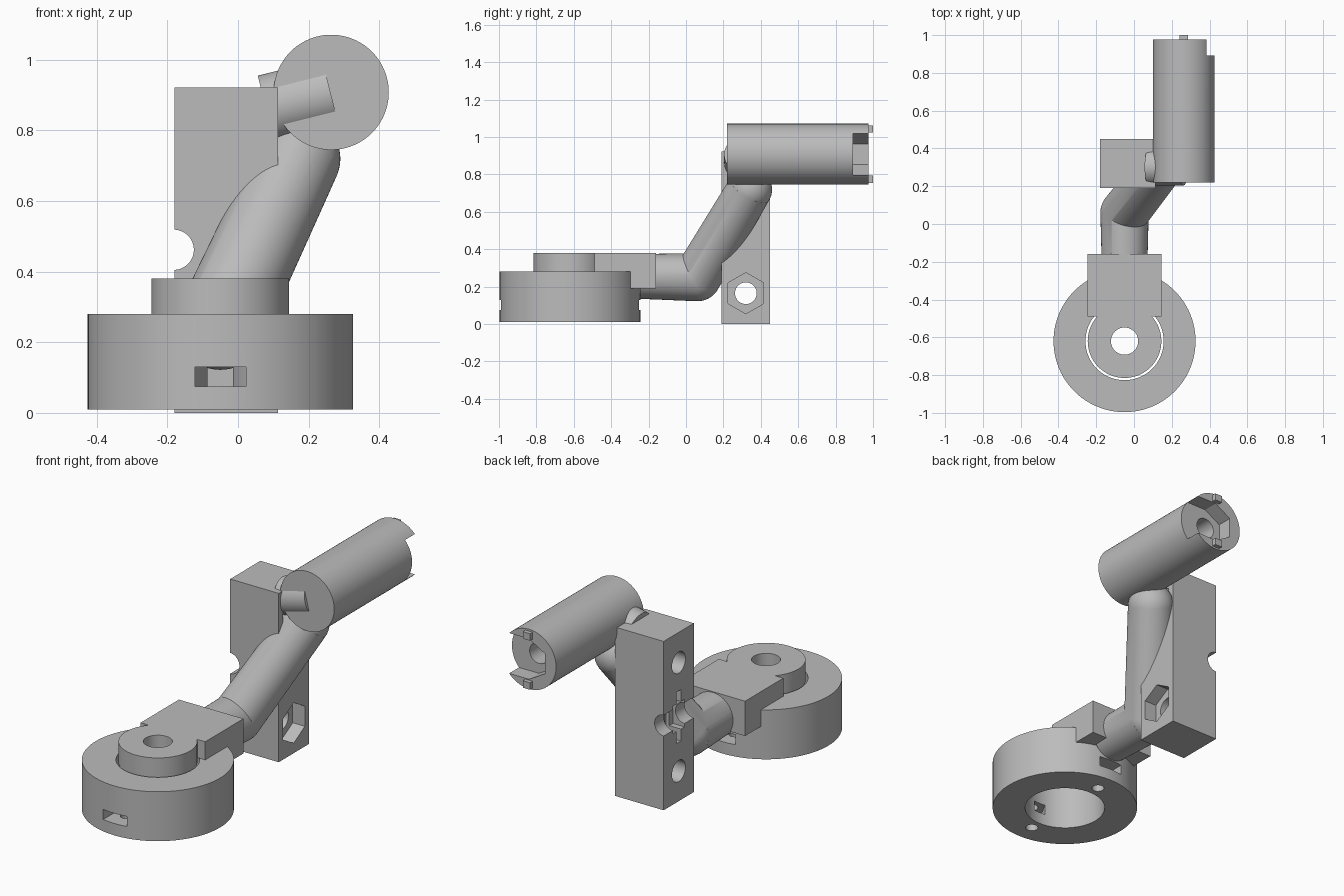
import bpy, math
from mathutils import Vector

cube = bpy.data.objects.get("Cube")
if cube:
    bpy.data.objects.remove(cube)

grey = bpy.data.materials.new("plain_grey")
grey.use_nodes = True
grey.diffuse_color = (0.5, 0.5, 0.5, 1)
grey.node_tree.nodes["Principled BSDF"].inputs["Base Color"].default_value = (0.5, 0.5, 0.5, 1)


def finish(name):
    ob = bpy.context.object
    ob.name = name
    ob.data.materials.append(grey)
    return ob


def box(name, x, y, z):
    """Box from (min, max) pairs on each axis."""
    bpy.ops.mesh.primitive_cube_add(size=1, location=[sum(p) / 2 for p in (x, y, z)])
    bpy.context.object.scale = [p[1] - p[0] for p in (x, y, z)]
    bpy.ops.object.transform_apply(location=False, rotation=False, scale=True)
    return finish(name)


def rod(name, a, b, r1, r2=None, sides=64, spin=0.0):
    """Round or many-sided bar from a to b, spun about its own axis."""
    a, b = Vector(a), Vector(b)
    bpy.ops.mesh.primitive_cone_add(vertices=sides, radius1=r1, radius2=r2 or r1,
                                    depth=(b - a).length, location=(a + b) / 2)
    ob = finish(name)
    ob.rotation_mode = "QUATERNION"
    turn = (b - a).to_track_quat("Z", "Y")
    ob.rotation_quaternion = turn @ Vector((0, 0, 1)).rotation_difference(Vector((0, 0, 1)))
    if spin:
        for v in ob.data.vertices:
            x, y = v.co.x, v.co.y
            v.co.x = x * math.cos(spin) - y * math.sin(spin)
            v.co.y = x * math.sin(spin) + y * math.cos(spin)
    return ob


def ball(name, centre, r):
    bpy.ops.mesh.primitive_uv_sphere_add(segments=48, ring_count=24, radius=r, location=centre)
    return finish(name)


def combine(ob, others, operation):
    """Apply booleans and remove the helper shapes."""
    for other in others:
        mod = ob.modifiers.new("cut", "BOOLEAN")
        mod.operation = operation
        mod.solver = "EXACT"
        mod.object = other
        bpy.context.view_layer.objects.active = ob
        bpy.ops.object.modifier_apply(modifier=mod.name)
        bpy.data.objects.remove(other)


CX, CY = -0.05, -0.62      # turntable axis

# Base ring with bore, and a screw hole and nut slot at front and back
base = rod("base_ring", (CX, CY, 0.01), (CX, CY, 0.28), 0.376, sides=96)
cuts = [rod("bore", (CX, CY, -0.1), (CX, CY, 0.4), 0.207)]
for side in (-1, 1):
    hy = CY + side * 0.268
    cuts.append(rod("screw_hole", (CX, hy, -0.1), (CX, hy, 0.2), 0.032, sides=32))
    cuts.append(rod("nut_pocket", (CX, hy, 0.075), (CX, hy, 0.13), 0.072, sides=6, spin=math.pi / 2))
    cuts.append(box("nut_slot", (CX - 0.072, CX + 0.072),
                    sorted((hy, CY + side * 0.45)), (0.075, 0.13)))
    cuts.append(box("nut_window", (CX - 0.036, CX + 0.036),
                    sorted((hy, CY + side * 0.18)), (0.075, 0.13)))
combine(base, cuts, "DIFFERENCE")

# Hub joined to the arm block that hooks over the rim
block = box("hub_and_block", (-0.245, 0.145), (-0.49, -0.16), (0.19, 0.38))
combine(block, [rod("rim_space", (CX, CY, 0), (CX, CY, 0.281), 0.378, sides=96)], "DIFFERENCE")
combine(block, [rod("hub", (CX, CY, 0.265), (CX, CY, 0.38), 0.195)], "UNION")
combine(block, [rod("hub_hole", (CX, CY, 0), (CX, CY, 0.6), 0.072)], "DIFFERENCE")

# Bent arm
root, elbow, wrist = (CX, -0.245, 0.255), (CX, 0.06, 0.25), (0.17, 0.34, 0.72)
arm = rod("lower_arm", root, elbow, 0.12, 0.128)
combine(arm, [ball("elbow", elbow, 0.128)], "UNION")
combine(arm, [rod("upper_arm", elbow, wrist, 0.128, 0.12)], "UNION")
combine(arm, [ball("wrist", wrist, 0.12)], "UNION")

# Upright clamp column with bolt holes, nut pockets and a cable groove
column = box("clamp_column", (-0.18, 0.113), (0.19, 0.45), (0, 0.922))
MY, MZ = 0.32, 0.462
cuts = [rod("cable_groove", (-0.182, 0, MZ), (-0.182, 0.6, MZ), 0.057, sides=48),
        box("cross_slit", (-0.3, -0.09), (MY - 0.018, MY + 0.018), (MZ - 0.14, MZ + 0.14)),
        box("cross_slot", (-0.3, -0.11), (MY - 0.05, MY + 0.05), (MZ - 0.075, MZ + 0.075))]
for z in (0.165, 0.922 - 0.165):
    cuts.append(rod("bolt_hole", (-0.4, MY, z), (0.4, MY, z), 0.058, sides=48))
    hexagon = rod("nut_pocket", (0.04, MY, z), (0.3, MY, z), 0.11, sides=6)
    # Point the hexagon upwards
    corner = hexagon.rotation_quaternion @ hexagon.data.vertices[0].co
    if min(abs(corner.y), abs(corner.z)) < 0.01 and abs(corner.y) > 0.1:
        for v in hexagon.data.vertices:
            v.co.x, v.co.y = -v.co.y, v.co.x
    cuts.append(hexagon)
combine(column, cuts, "DIFFERENCE")

# Short tilted peg joining column and barrel
rod("tilted_peg", (0.08, 0.302, 0.86), (0.2625, 0.302, 0.906), 0.098)

# Barrel with an open nut notch and bolt hole in its far end
BX, BZ = 0.264, 0.908
barrel = rod("barrel", (BX, 0.22, BZ), (BX, 0.977, BZ), 0.163, sides=96)
notch = rod("notch_hex", (BX, 0.892, BZ), (BX, 1.1, BZ), 0.11, sides=6)
corner = notch.rotation_quaternion @ notch.data.vertices[0].co
if abs(corner.x) > 0.1:
    for v in notch.data.vertices:
        v.co.x, v.co.y = -v.co.y, v.co.x
combine(barrel, [notch,
                 box("notch_side", (BX, 0.6), (0.892, 1.1), (BZ - 0.11, BZ + 0.11)),
                 rod("barrel_hole", (BX, 0.65, BZ), (BX, 1.1, BZ), 0.056, sides=48)], "DIFFERENCE")

# Two small end tabs
for name, side in (("upper_tab", 1), ("lower_tab", -1)):
    box(name, (BX - 0.022, BX + 0.022), (0.9, 1.0),
        sorted((BZ + side * 0.115, BZ + side * 0.153)))

# Smooth curved faces, keep edges crisp
for ob in bpy.context.scene.objects:
    if ob.type == "MESH":
        bpy.ops.object.select_all(action="DESELECT")
        ob.select_set(True)
        bpy.context.view_layer.objects.active = ob
        bpy.ops.object.shade_smooth_by_angle(angle=math.radians(30))
